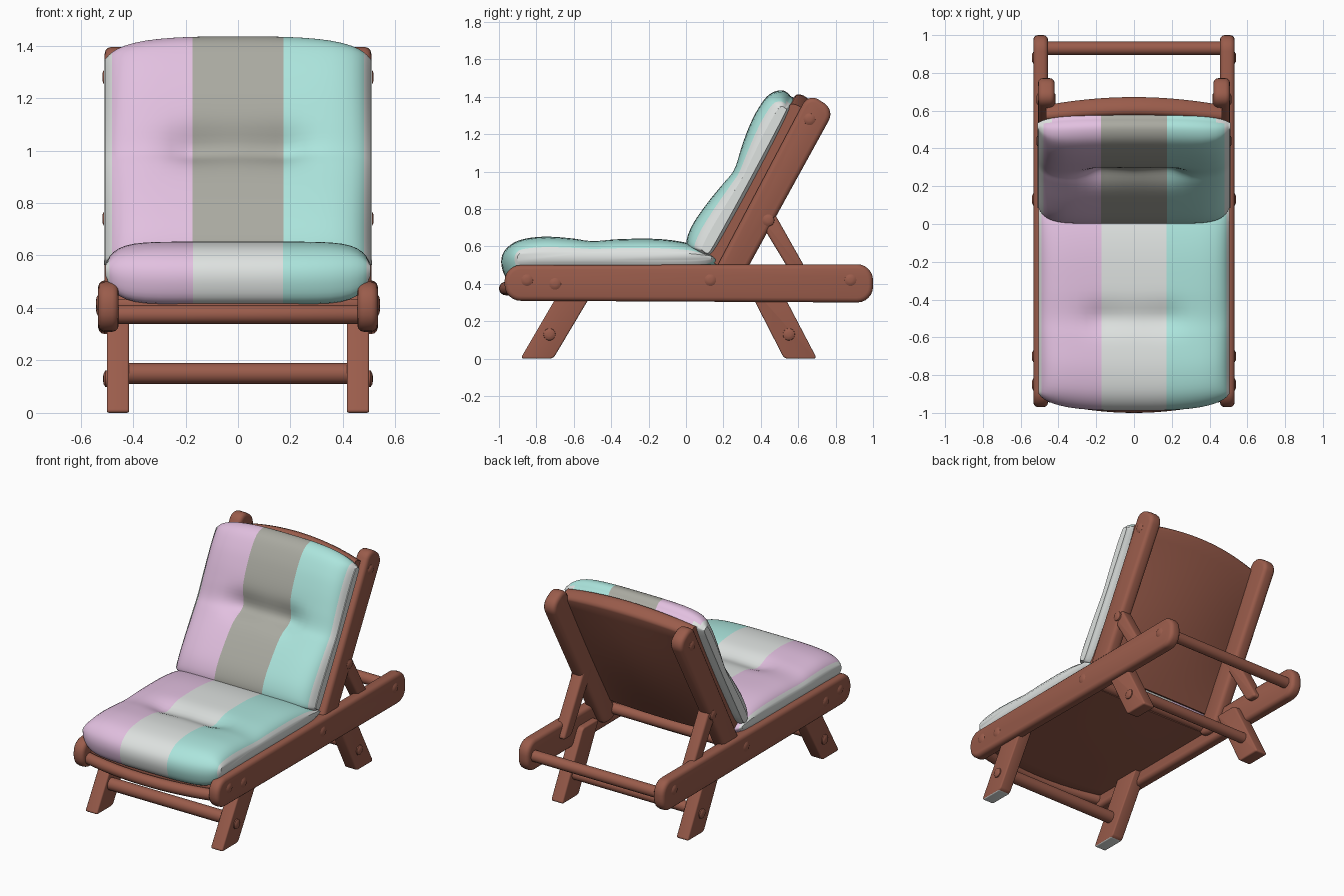
import bpy, bmesh, math
from mathutils import Vector

if "Cube" in bpy.data.objects:
    bpy.data.objects.remove(bpy.data.objects["Cube"])


# Materials, from 0-255 screen colours turned to linear
def material(name, *rgb):
    lin = [((c / 255 + 0.055) / 1.055) ** 2.4 for c in rgb] + [1]
    m = bpy.data.materials.new(name)
    m.use_nodes = True
    m.diffuse_color = lin
    m.node_tree.nodes["Principled BSDF"].inputs["Base Color"].default_value = lin
    return m


wood = material("red_brown_wood", 154, 92, 75)
lilac = material("lilac_fabric", 226, 192, 224)
teal = material("teal_fabric", 172, 229, 221)
pale = material("pale_grey_fabric", 222, 226, 224)
grey = material("warm_grey_fabric", 170, 170, 161)


def finish(bm, name, mats, rule=None):
    bmesh.ops.recalc_face_normals(bm, faces=bm.faces)
    for f in bm.faces:
        f.material_index = rule(f.calc_center_median()) if rule else 0
    me = bpy.data.meshes.new(name)
    bm.to_mesh(me)
    bm.free()
    for m in mats:
        me.materials.append(m)
    ob = bpy.data.objects.new(name, me)
    bpy.context.collection.objects.link(ob)


# Board: side outline (y, z) with rounded corners, extruded in x, softened edges
def board(name, outline, x0, x1, radius, soft=0.025, mats=(wood,), rule=None):
    for side, s in (("left", 1), ("right", -1)):
        bm = bmesh.new()
        bm.faces.new([bm.verts.new((s * x0, y, z)) for y, z in outline])
        bmesh.ops.bevel(bm, geom=bm.verts[:], offset=radius, segments=6,
                        profile=0.5, affect='VERTICES')
        new = bmesh.ops.extrude_face_region(bm, geom=bm.faces[:])["geom"]
        bmesh.ops.translate(bm, vec=(s * (x1 - x0), 0, 0),
                            verts=[v for v in new if isinstance(v, bmesh.types.BMVert)])
        bmesh.ops.recalc_face_normals(bm, faces=bm.faces)
        rim = {e for f in bm.faces if abs(f.normal.x) > 0.9 for e in f.edges}
        bmesh.ops.bevel(bm, geom=list(rim), offset=soft, segments=3,
                        profile=0.5, affect='EDGES', clamp_overlap=True)
        finish(bm, f"{side}_{name}", mats, rule)


# Loft: closed rings joined in order, with end caps
def loft(name, rings, mats, rule=None):
    bm = bmesh.new()
    vs = [[bm.verts.new(p) for p in r] for r in rings]
    n = len(vs[0])
    for a, b in zip(vs, vs[1:]):
        for i in range(n):
            j = (i + 1) % n
            bm.faces.new((a[i], a[j], b[j], b[i]))
    bm.faces.new(vs[0])
    bm.faces.new(vs[-1][::-1])
    finish(bm, name, mats, rule)


# Round rail running across x, optionally bowed towards the front
def cross_bar(name, y, z, r, half=0.46, bow=0.0):
    rings = []
    for k in range(17):
        u = k / 8 - 1
        rings.append([(u * half, y - bow * (1 - u * u) + r * math.cos(t), z + r * math.sin(t))
                      for t in (math.tau * i / 16 for i in range(16))])
    loft(name, rings, [wood])


# Low domed bolt heads on both sides
def bolt(name, x, y, z, r=0.035):
    for side, s in (("left", 1), ("right", -1)):
        rings = [[(s * (x + dx), y + r * k * math.cos(t), z + r * k * math.sin(t))
                  for t in (math.tau * i / 14 for i in range(14))]
                 for dx, k in ((-0.02, 1), (0.003, 0.9), (0.009, 0.6), (0.011, 0.3))]
        loft(f"{side}_{name}", rings, [wood])


def smooth_loop(pts, steps=5):
    p = [Vector(q) for q in pts]
    out = []
    for i in range(len(p)):
        a, b, c, d = (p[(i + k) % len(p)] for k in (-1, 0, 1, 2))
        for t in (k / steps for k in range(steps)):
            out.append(0.5 * (2 * b + (c - a) * t + (2 * a - 5 * b + 4 * c - d) * t ** 2
                              + (3 * b - a - 3 * c + d) * t ** 3))
    return out


HALF = [0, 0.1, 0.2, 0.28, 0.34, 0.4, 0.5, 0.6, 0.7, 0.78, 0.85, 0.9, 0.94, 0.97, 0.99, 1]
STATIONS = [-u for u in HALF[:0:-1]] + HALF


# Cushion: profile (along, out) in a tilted frame, pinched to a core line at the sides
def cushion(name, loop, frame, half, mats, rule, core, pinch, lo, hi, tuft, depth, bow=0.05):
    origin, along, out = (Vector(v) for v in frame)
    top = max(p.x for p in loop)
    rings = []
    for u in STATIONS:
        f = max(pinch, math.sqrt(1 - u ** 8))
        ring = []
        for a, b in loop:
            if b > core:
                spread = max(0, abs(u) - 0.34) ** 2 / 0.03 + (a - tuft) ** 2 / 0.006
                b -= depth * (0.75 + 0.7 * min(abs(u), 0.34)) * math.exp(-spread)
            ca = min(max(a, lo), hi)
            a, b = ca + (a - ca) * f, core + (b - core) * f
            a -= bow * abs(u) ** 3 * max(0, a / top) ** 4
            q = origin + along * a + out * b
            ring.append((u * half, q.x, q.y))
        rings.append(ring)
    loft(name, rings, mats, rule)


# Sling panel: rounded slab between the boards, bellied on its hidden side, bowed at its free end
def panel(name, frame, a0, a1, b0, b1, belly, half=0.465, bow=0.055):
    origin, along, out = (Vector(v) for v in frame)
    ts = [a0 + (a1 - a0) * i / 14 for i in range(15)]
    mid, r = (b0 + b1) / 2, (b1 - b0) / 2
    tip = [(a1 + r * 0.6 * math.cos(t), mid + r * math.sin(t))
           for t in (math.pi * (0.5 - i / 6) for i in range(1, 6))]
    loop = [(a, b1) for a in ts] + tip + [(a, b0) for a in reversed(ts)]
    rings = []
    for k in range(25):
        u = k / 12 - 1
        ring = []
        for a, b in loop:
            swell = 0.35 + 0.65 * math.sin(math.pi * min(1, (a - a0) / (a1 - a0)))
            drop = belly * (1 - u * u) * swell if b < mid else 0
            q = (origin + along * (a - bow * u * u * max(0, a / a1) ** 4) + out * (b - drop))
            ring.append((u * half, q.x, q.y))
        rings.append(ring)
    loft(name, rings, [wood])


# Stripe rule: three bands across x, pale gusset at the sides
def stripes(half, frame, gusset, edge):
    origin, out = Vector(frame[0]), Vector(frame[2])

    def rule(c):
        u, b = c.x / half, (Vector((c.y, c.z)) - origin).dot(out)
        if abs(u) > edge or (abs(u) > 0.85 and b < gusset):
            return 3
        return 0 if u < -0.34 else 2 if u > 0.34 else 1
    return rule


# Wooden frame; the front feet have pale pads underneath
board("side_rail", [(-0.97, 0.31), (1.0, 0.30), (1.0, 0.505), (-0.97, 0.50)], 0.455, 0.533, 0.085)
board("front_leg", [(-0.885, 0), (-0.71, 0), (-0.46, 0.42), (-0.64, 0.42)], 0.415, 0.5, 0.02, 0.018,
      (wood, pale), lambda c: int(c.z < 0.003))
board("back_leg", [(0.525, 0), (0.70, 0), (0.48, 0.42), (0.31, 0.42)], 0.415, 0.5, 0.02, 0.018)
board("back_upright", [(0.10, 0.37), (0.25, 0.34), (0.795, 1.33), (0.655, 1.42)], 0.42, 0.508, 0.065)
board("back_prop", [(0.36, 0.79), (0.46, 0.80), (0.68, 0.41), (0.59, 0.41)], 0.42, 0.5, 0.03, 0.015)

# Cross bars
cross_bar("front_bar", -0.905, 0.375, 0.036, bow=0.059)
cross_bar("front_leg_bar", -0.73, 0.15, 0.04)
cross_bar("back_leg_bar", 0.56, 0.15, 0.035)
cross_bar("rear_bar", 0.93, 0.40, 0.036)
cross_bar("pivot_bar", 0.14, 0.42, 0.035)

# Bolt heads
for y, z in ((-0.85, 0.42), (-0.70, 0.40), (0.13, 0.42), (0.88, 0.42)):
    bolt("rail_bolt", 0.53, y, z)
for y, z in ((-0.73, 0.13), (0.55, 0.13)):
    bolt("leg_bolt", 0.503, y, z)
for y, z in ((0.66, 1.28), (0.44, 0.74)):
    bolt("upright_bolt", 0.506, y, z)

# Seat and back panels under the cushions
SEAT = ((0, 0), (-1, 0), (0, 1))
BACK = ((0.17, 0.5), (0.477, 0.879), (-0.879, 0.477))
panel("seat_panel", SEAT, -0.14, 0.925, 0.385, 0.435, 0.02)
panel("back_panel", BACK, 0.0, 0.99, -0.015, 0.07, 0.05)

# Striped cushions
seat_loop = smooth_loop([(-0.17, 0.51), (-0.08, 0.585), (0, 0.62), (0.15, 0.64), (0.35, 0.64),
                         (0.5, 0.632), (0.62, 0.645), (0.77, 0.652), (0.9, 0.63), (0.975, 0.57),
                         (0.985, 0.49), (0.94, 0.418), (0.8, 0.425), (0.5, 0.43), (0, 0.43)])
cushion("seat_cushion", seat_loop, SEAT, 0.505, [lilac, pale, teal, pale],
        stripes(0.505, SEAT, 0.4, 0.975), core=0.548, pinch=0.2, lo=-0.13, hi=0.93,
        tuft=0.5, depth=0.03)
back_loop = smooth_loop([(0.02, 0.06), (0.005, 0.17), (0.03, 0.207), (0.12, 0.222), (0.25, 0.21),
                         (0.41, 0.182), (0.49, 0.17), (0.6, 0.188), (0.72, 0.205), (0.83, 0.21),
                         (0.93, 0.195), (0.985, 0.145), (0.98, 0.09), (0.94, 0.055),
                         (0.6, 0.04), (0.25, 0.04)])
cushion("back_cushion", back_loop, BACK, 0.51, [lilac, grey, teal, pale],
        stripes(0.51, BACK, 0.095, 0.95), core=0.08, pinch=0.3, lo=0.04, hi=0.94,
        tuft=0.5, depth=0.05)

# Smooth shading with crisp edges
bpy.ops.object.select_all(action='DESELECT')
for ob in bpy.context.collection.objects:
    if ob.type == 'MESH':
        ob.select_set(True)
        bpy.context.view_layer.objects.active = ob
bpy.ops.object.shade_smooth_by_angle(angle=math.radians(42))
